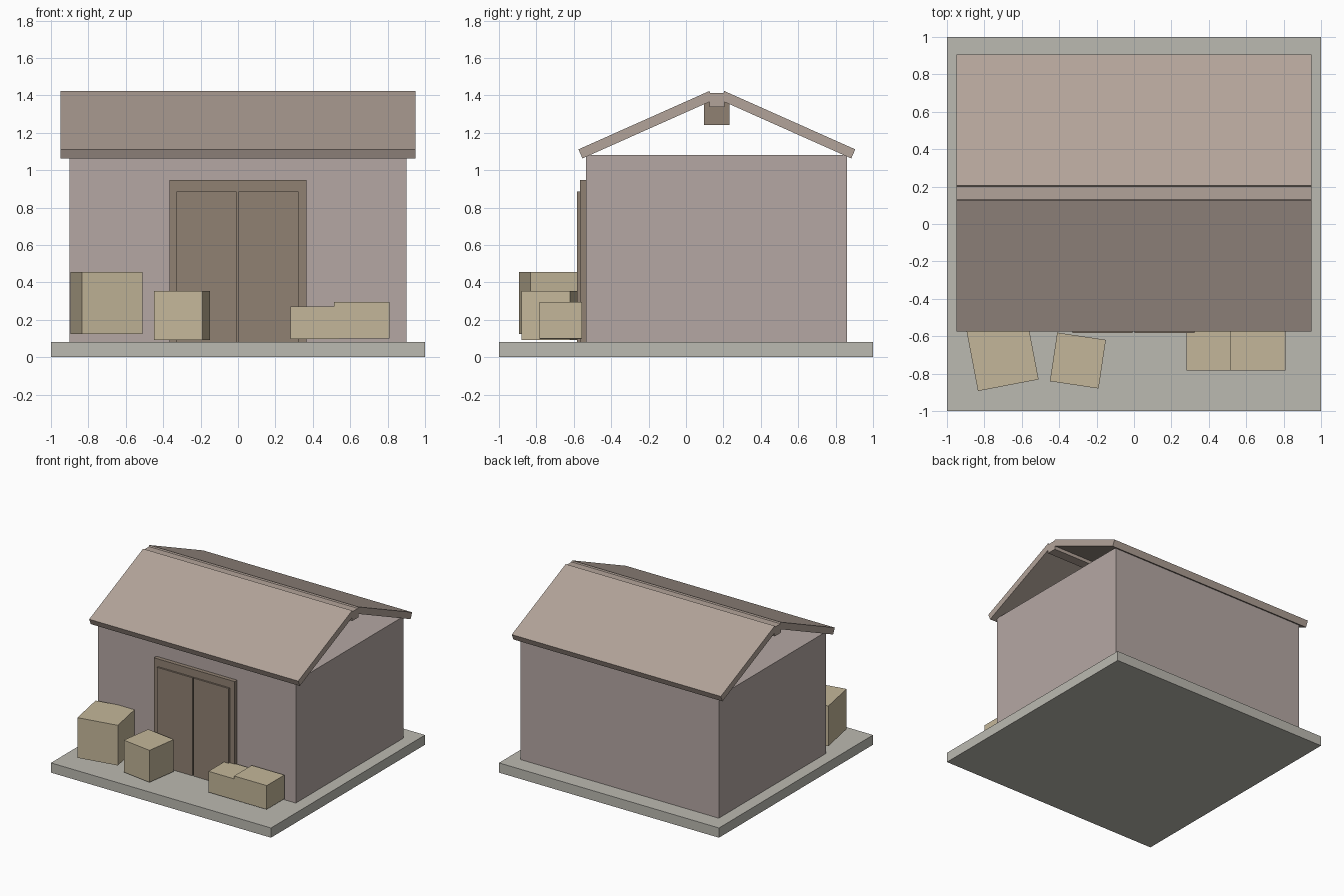
import bpy
from math import atan2, hypot, radians

if "Cube" in bpy.data.objects:
    bpy.data.objects.remove(bpy.data.objects["Cube"])


def mat(name, col):
    m = bpy.data.materials.new(name)
    m.diffuse_color = (*col, 1)
    m.use_nodes = True
    m.node_tree.nodes["Principled BSDF"].inputs["Base Color"].default_value = m.diffuse_color
    return m


STONE = mat("stone", (0.50, 0.49, 0.44))
PLASTER = mat("plaster", (0.46, 0.39, 0.37))
TILE = mat("roof_tile", (0.45, 0.37, 0.32))
WOOD = mat("dark_wood", (0.28, 0.22, 0.17))
CRATE = mat("crate_wood", (0.55, 0.47, 0.32))


def box(name, center, size, material, rot=(0, 0, 0)):
    bpy.ops.mesh.primitive_cube_add(size=1, location=center, rotation=rot)
    ob = bpy.context.object
    ob.name = name
    ob.scale = size
    bpy.ops.object.transform_apply(location=False, rotation=False, scale=True)
    ob.data.materials.append(material)
    return ob


def span(name, x, y, z, material):
    lo, hi = zip(x, y, z)
    return box(name, [(a + b) / 2 for a, b in zip(lo, hi)],
               [b - a for a, b in zip(lo, hi)], material)


# Base and building body
span("base_slab", (-1, 1), (-1, 1), (0, 0.08), STONE)
span("walls", (-0.9, 0.9), (-0.535, 0.86), (0.08, 1.08), PLASTER)

# Roof: two tilted slabs mirrored about the ridge, open gables
RIDGE_Y, T = 0.165, 0.053
RUN, RISE = 0.70, 0.312
length, ang = hypot(RUN, RISE), atan2(RISE, RUN)
for name, s in (("roof_front", 1), ("roof_back", -1)):
    # top surface midpoint, then half a thickness inwards along the normal
    y = -0.04 - RUN / 2 + T / 2 * RISE / length
    z = 1.423 - RISE / 2 - T / 2 * RUN / length
    box(name, (0, RIDGE_Y + s * y, z), (1.9, length, T), TILE, (s * ang, 0, 0))
span("ridge_cap", (-0.95, 0.95), (0.125, 0.205), (1.337, 1.412), TILE)
span("ridge_block", (-0.07, 0.07), (0.097, 0.232), (1.24, 1.365), WOOD)

# Double door
span("door_frame", (-0.367, 0.367), (-0.568, -0.53), (0.08, 0.948), WOOD)
span("door_left", (-0.328, -0.008), (-0.582, -0.54), (0.08, 0.885), WOOD)
span("door_right", (0.003, 0.323), (-0.582, -0.54), (0.08, 0.885), WOOD)

# Crates
for name, c, size, turn in (
        ("crate_large", (-0.703, -0.70, 0.29), (0.33, 0.33, 0.33), 10.8),
        ("crate_medium", (-0.30, -0.73, 0.222), (0.263, 0.263, 0.263), -8.5),
        ("crate_small_left", (0.41, -0.67, 0.184), (0.26, 0.225, 0.172), 0),
        ("crate_small_right", (0.662, -0.67, 0.197), (0.297, 0.229, 0.196), 0)):
    box(name, c, size, CRATE, (0, 0, radians(turn)))
